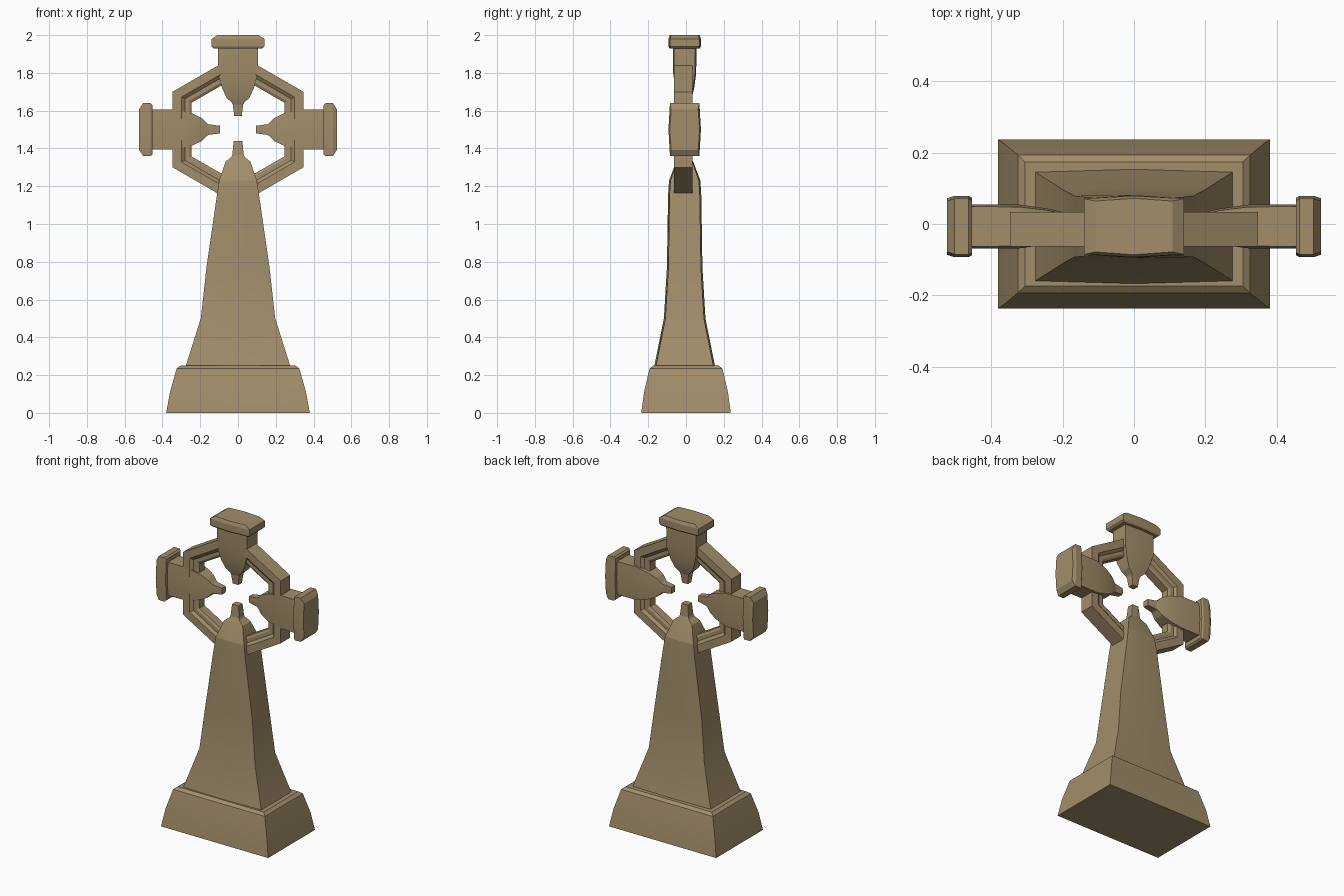
import bpy, bmesh
from math import cos, sin, pi, radians

if "Cube" in bpy.data.objects:
    bpy.data.objects.remove(bpy.data.objects["Cube"])

CZ = 1.5      # height of the ring centre
YC = -0.007   # cross sits slightly forward of the plinth

stone = bpy.data.materials.new("stone")
stone.diffuse_color = (0.36, 0.27, 0.145, 1)
stone.use_nodes = True
stone.node_tree.nodes["Principled BSDF"].inputs["Base Color"].default_value = stone.diffuse_color


def finish(bm, name):
    bmesh.ops.recalc_face_normals(bm, faces=bm.faces)
    me = bpy.data.meshes.new(name)
    bm.to_mesh(me)
    bm.free()
    ob = bpy.data.objects.new(name, me)
    bpy.context.collection.objects.link(ob)
    me.materials.append(stone)
    bpy.ops.object.select_all(action='DESELECT')
    ob.select_set(True)
    bpy.context.view_layer.objects.active = ob
    bpy.ops.object.shade_smooth_by_angle(angle=radians(15))
    return ob


def bridge(bm, a, b):
    n = len(a)
    for i in range(n):
        bm.faces.new((a[i], a[(i + 1) % n], b[(i + 1) % n], b[i]))


def loft(name, sections, direction, yc=YC, ridge=0.008):
    """Sections (distance from ring centre, half width, half depth) with a shallow ridge front and back."""
    dx, dz = direction
    bm = bmesh.new()
    rings = []
    for d, w, h in sections:
        e = h - min(ridge, h * 0.1 if ridge else 0)
        outline = [(-w, -e), (0, -h), (w, -e), (w, e), (0, h), (-w, e)]
        rings.append([bm.verts.new((dx * d + dz * u, yc + v, CZ + dz * d - dx * u))
                      for u, v in outline])
    for a, b in zip(rings, rings[1:]):
        bridge(bm, a, b)
    bm.faces.new(rings[0])
    bm.faces.new(rings[-1])
    return finish(bm, name)


UP, DOWN, LEFT, RIGHT = (0, 1), (0, -1), (-1, 0), (1, 0)

# Plinth
loft("plinth", [(1.5, .38, .237), (1.39, .36, .222), (1.265, .325, .193),
                (1.25, .305, .174)], DOWN, yc=0, ridge=0)

# Tapering shaft with nib at the top
loft("shaft", [(1.25, .276, .16), (1.0, .197, .11), (.73, .167, .094),
               (.35, .112, .088), (.27, .1, .083), (.17, .066, .045), (.145, .035, .032),
               (.135, .03, .028), (.06, .023, .022)], DOWN)

# Three arms and their moulded caps
arm = [(.46, .106, .062), (.32, .106, .061), (.24, .084, .05), (.19, .06, .038),
       (.165, .033, .03), (.155, .028, .026), (.095, .02, .02)]
cap = [(.453, .13, .08), (.463, .14, .086), (.503, .14, .086), (.523, .108, .079)]
for side, d in (("left", LEFT), ("right", RIGHT)):
    loft(side + "_arm", arm, d)
    loft(side + "_cap", cap, d)
loft("top_arm", [(d - .022, w, h) for d, w, h in arm], UP)
loft("top_cap", [(d - .023, w, h) for d, w, h in cap], UP)

# Hexagonal ring with a stepped inner edge
half = [(.4, .048), (.345, .048), (.325, .034), (.3, .034), (.284, .026)]
profile = half + [(r, -y) for r, y in reversed(half)]
bm = bmesh.new()
loops = []
for k in range(6):
    a = k * pi / 3 + pi / 2
    loops.append([bm.verts.new((r * cos(a), -.0145 + y, CZ + r * sin(a))) for r, y in profile])
for k in range(6):
    bridge(bm, loops[k], loops[(k + 1) % 6])
finish(bm, "ring")
